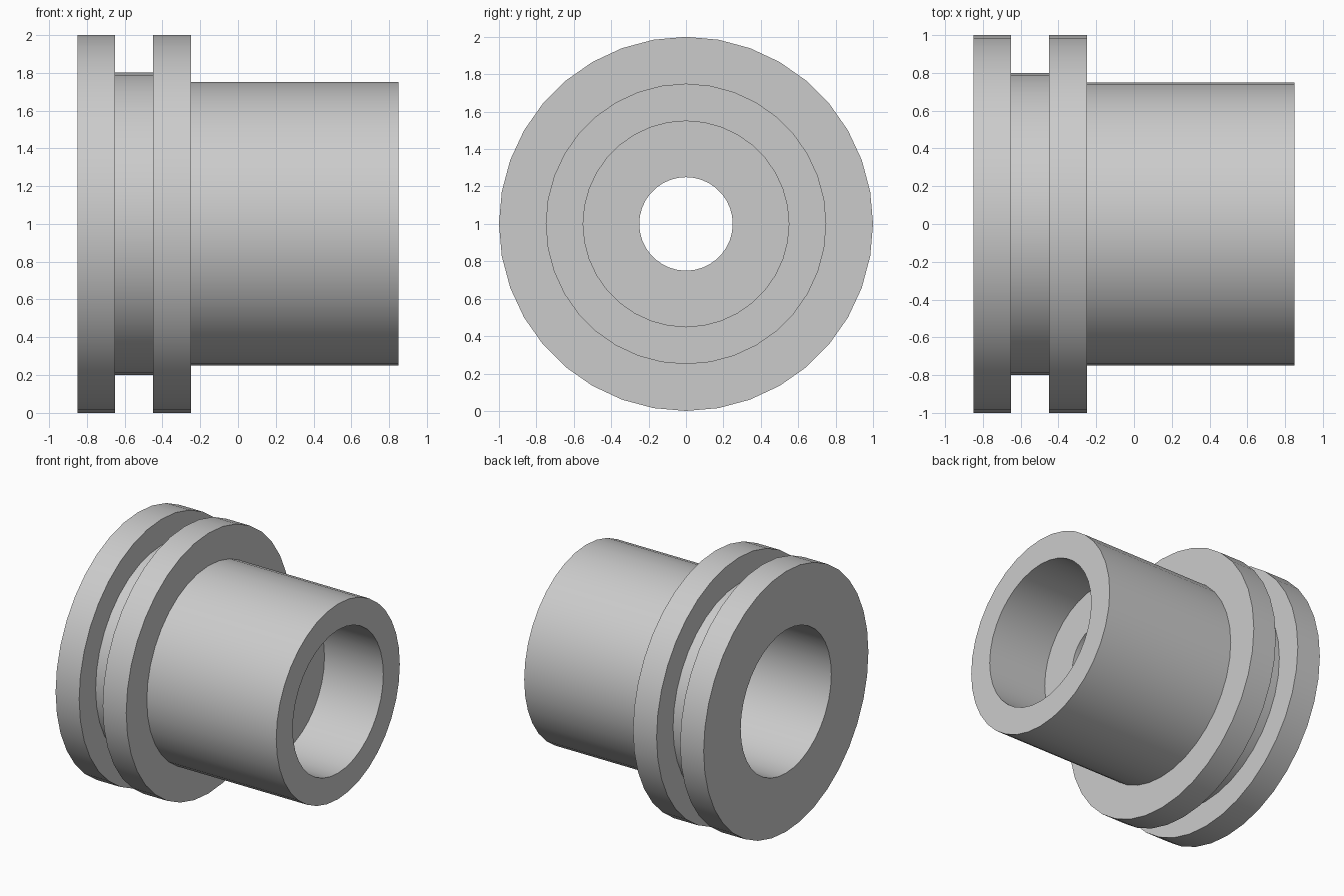
import bpy
import bmesh
import math
from mathutils import Vector

SEGMENTS = 36
AXIS_HEIGHT = 1.0

cube = bpy.data.objects.get("Cube")
if cube:
    bpy.data.objects.remove(cube, do_unlink=True)

# Single plain grey
grey = bpy.data.materials.new("plain_grey")
grey.use_nodes = True
colour = (0.6, 0.6, 0.6, 1.0)
grey.diffuse_color = colour
grey.node_tree.nodes["Principled BSDF"].inputs["Base Color"].default_value = colour


def lathe(name, profile):
    """Revolve a closed (x, radius) profile around the horizontal x axis."""
    bm = bmesh.new()
    verts = [bm.verts.new((x, 0, r)) for x, r in profile]
    edges = [bm.edges.new((a, b)) for a, b in zip(verts, verts[1:] + verts[:1])]
    bmesh.ops.spin(bm, geom=verts + edges, cent=Vector(), axis=Vector((1, 0, 0)),
                   angle=math.tau, steps=SEGMENTS)
    bmesh.ops.remove_doubles(bm, verts=bm.verts[:], dist=0.0005)
    bmesh.ops.recalc_face_normals(bm, faces=bm.faces[:])
    mesh = bpy.data.meshes.new(name)
    bm.to_mesh(mesh)
    bm.free()
    mesh.materials.append(grey)
    obj = bpy.data.objects.new(name, mesh)
    obj.location.z = AXIS_HEIGHT
    bpy.context.collection.objects.link(obj)
    bpy.ops.object.select_all(action="DESELECT")
    obj.select_set(True)
    bpy.context.view_layer.objects.active = obj
    bpy.ops.object.shade_smooth_by_angle(angle=math.radians(30))
    return obj


# Twin flanges with a groove between them, then the long sleeve
outside = [(-0.85, 1.0), (-0.65, 1.0), (-0.65, 0.8), (-0.45, 0.8),
           (-0.45, 1.0), (-0.25, 1.0), (-0.25, 0.75), (0.85, 0.75)]

# Bore from both ends, split by an inner web with a smaller hole
inside = [(0.85, 0.55), (0.35, 0.55), (0.35, 0.25),
          (0.15, 0.25), (0.15, 0.55), (-0.85, 0.55)]

lathe("flanged_sleeve", outside + inside)
